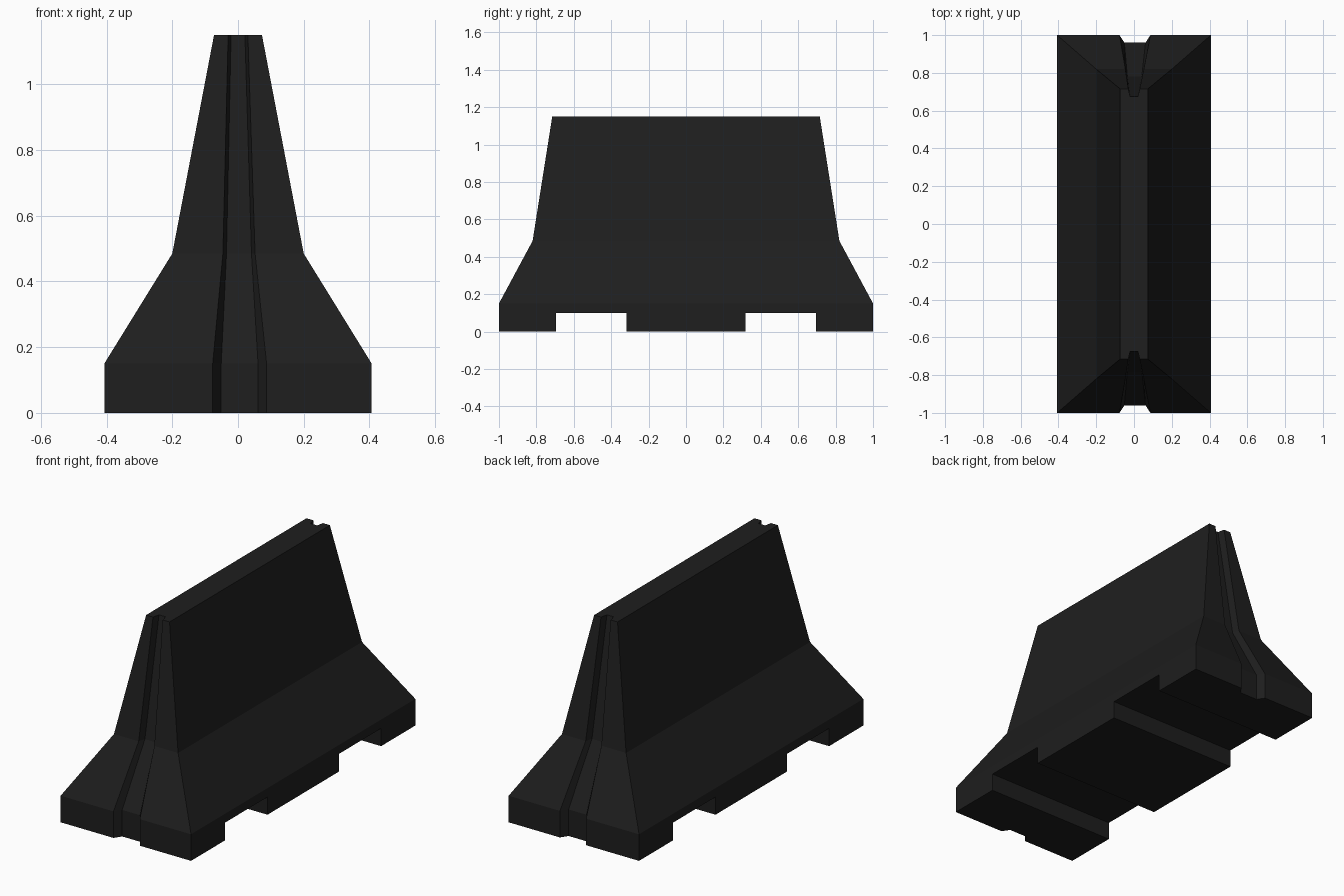
import bpy, bmesh

if "Cube" in bpy.data.objects:
    bpy.data.objects.remove(bpy.data.objects["Cube"])

# Section levels: z, half width, half length, groove mouth, groove floor, groove depth, groove centre
LEVELS = [
    (0.0, 0.407, 1.0, 0.082, 0.056, 0.04, 0.005),
    (0.15, 0.407, 1.0, 0.082, 0.056, 0.04, 0.005),
    (0.485, 0.2, 0.82, 0.049, 0.038, 0.04, 0.003),
    (1.15, 0.073, 0.715, 0.030, 0.021, 0.04, 0.0),
]


def ring(z, hx, hy, mouth, floor, depth, cx):
    """Rectangular outline with a trapezoid groove in each end."""
    end = [(-hx, -hy), (cx - mouth, -hy), (cx - floor, -hy + depth),
           (cx + floor, -hy + depth), (cx + mouth, -hy), (hx, -hy)]
    return [(x, y, z) for x, y in end] + [(x, -y, z) for x, y in reversed(end)]


def make_object(name, bm):
    bmesh.ops.recalc_face_normals(bm, faces=bm.faces)
    mesh = bpy.data.meshes.new(name)
    bm.to_mesh(mesh)
    bm.free()
    obj = bpy.data.objects.new(name, mesh)
    bpy.context.collection.objects.link(obj)
    return obj


# Barrier body lofted through the levels
bm = bmesh.new()
rings = [[bm.verts.new(p) for p in ring(*lv)] for lv in LEVELS]
n = len(rings[0])
for low, high in zip(rings, rings[1:]):
    for i in range(n):
        j = (i + 1) % n
        bm.faces.new((low[i], low[j], high[j], high[i]))
bm.faces.new(rings[0][::-1])
bm.faces.new(rings[-1])
barrier = make_object("concrete_barrier", bm)

# Forklift slots cut across the underside
bm = bmesh.new()
for side in (-1, 1):
    box = bmesh.ops.create_cube(bm, size=1)["verts"]
    bmesh.ops.scale(bm, vec=(1.2, 0.377, 0.2), verts=box)
    bmesh.ops.translate(bm, vec=(0, side * 0.5065, 0), verts=box)
cutter = make_object("slot_cutter", bm)
cutter.hide_render = True

cut = barrier.modifiers.new("slots", 'BOOLEAN')
cut.operation = 'DIFFERENCE'
cut.solver = 'EXACT'
cut.object = cutter
bpy.context.view_layer.objects.active = barrier
barrier.select_set(True)
bpy.ops.object.modifier_apply(modifier=cut.name)
bpy.data.objects.remove(cutter, do_unlink=True)

# Dark finish
mat = bpy.data.materials.new("dark_concrete")
mat.diffuse_color = (0.013, 0.013, 0.013, 1)
mat.use_nodes = True
mat.node_tree.nodes["Principled BSDF"].inputs["Base Color"].default_value = mat.diffuse_color
barrier.data.materials.clear()
barrier.data.materials.append(mat)
